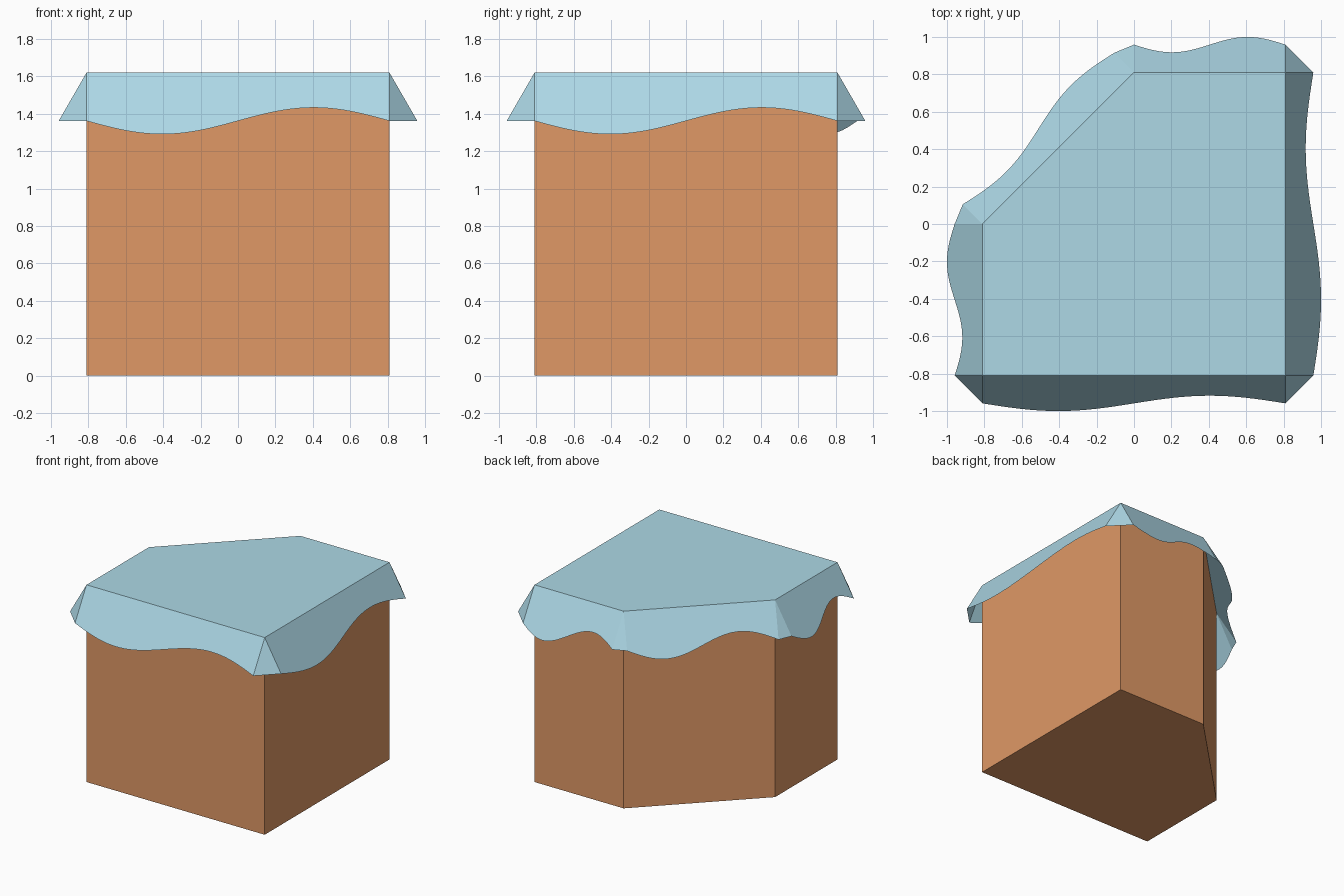
import bpy
import bmesh
import math
from mathutils import Vector

cube = bpy.data.objects.get("Cube")
if cube:
    bpy.data.objects.remove(cube, do_unlink=True)

HALF, HEIGHT = 0.81, 1.62      # footprint half width, block height
DROP, WAVE = 0.258, 0.071      # mean hang of the cloth and hem wave size
FLARE = math.tan(math.radians(30))
STEPS = 40

# Square footprint with one corner cut off, counter-clockwise
OUTLINE = [Vector((x * HALF, y * HALF, 0)) for x, y in
           ((-1, -1), (1, -1), (1, 1), (0, 1), (-1, 0))]


def material(name, rgb):
    colour = [((c / 255 + 0.055) / 1.055) ** 2.4 for c in rgb] + [1]
    mat = bpy.data.materials.new(name)
    mat.use_nodes = True
    mat.diffuse_color = colour
    bsdf = mat.node_tree.nodes["Principled BSDF"]
    bsdf.inputs["Base Color"].default_value = colour
    bsdf.inputs["Roughness"].default_value = 0.8
    return mat


def finish(bm, name, mat):
    mesh = bpy.data.meshes.new(name)
    bm.normal_update()
    bm.to_mesh(mesh)
    bm.free()
    mesh.materials.append(mat)
    obj = bpy.data.objects.new(name, mesh)
    bpy.context.collection.objects.link(obj)
    return obj


up = Vector((0, 0, 1))
count = len(OUTLINE)

# Block: floor and walls, closed on top by the cloth
bm = bmesh.new()
floor = [bm.verts.new(p) for p in OUTLINE]
rim = [bm.verts.new(p + up * HEIGHT) for p in OUTLINE]
bm.faces.new(floor[::-1])
for i in range(count):
    j = (i + 1) % count
    bm.faces.new((floor[i], floor[j], rim[j], rim[i]))
finish(bm, "block", material("warm tan", (224, 153, 102)))

# Cloth: flat top, flared flaps with a wavy hem, triangular corner folds
bm = bmesh.new()
top = [bm.verts.new(p + up * HEIGHT) for p in OUTLINE]
bm.faces.new(top)
hems = []
for i in range(count):
    j = (i + 1) % count
    a, b = top[i].co, top[j].co
    outward = (b - a).normalized().cross(up)
    hem = []
    for s in range(STEPS + 1):
        t = s / STEPS
        hang = DROP + WAVE * math.sin(math.tau * t)
        hem.append(bm.verts.new(a.lerp(b, t) + outward * hang * FLARE - up * hang))
    bm.faces.new([top[i]] + hem + [top[j]])
    hems.append(hem)
for i in range(count):
    bm.faces.new((top[i], hems[i - 1][-1], hems[i][0]))
finish(bm, "cloth_cover", material("light blue", (173, 216, 230)))
